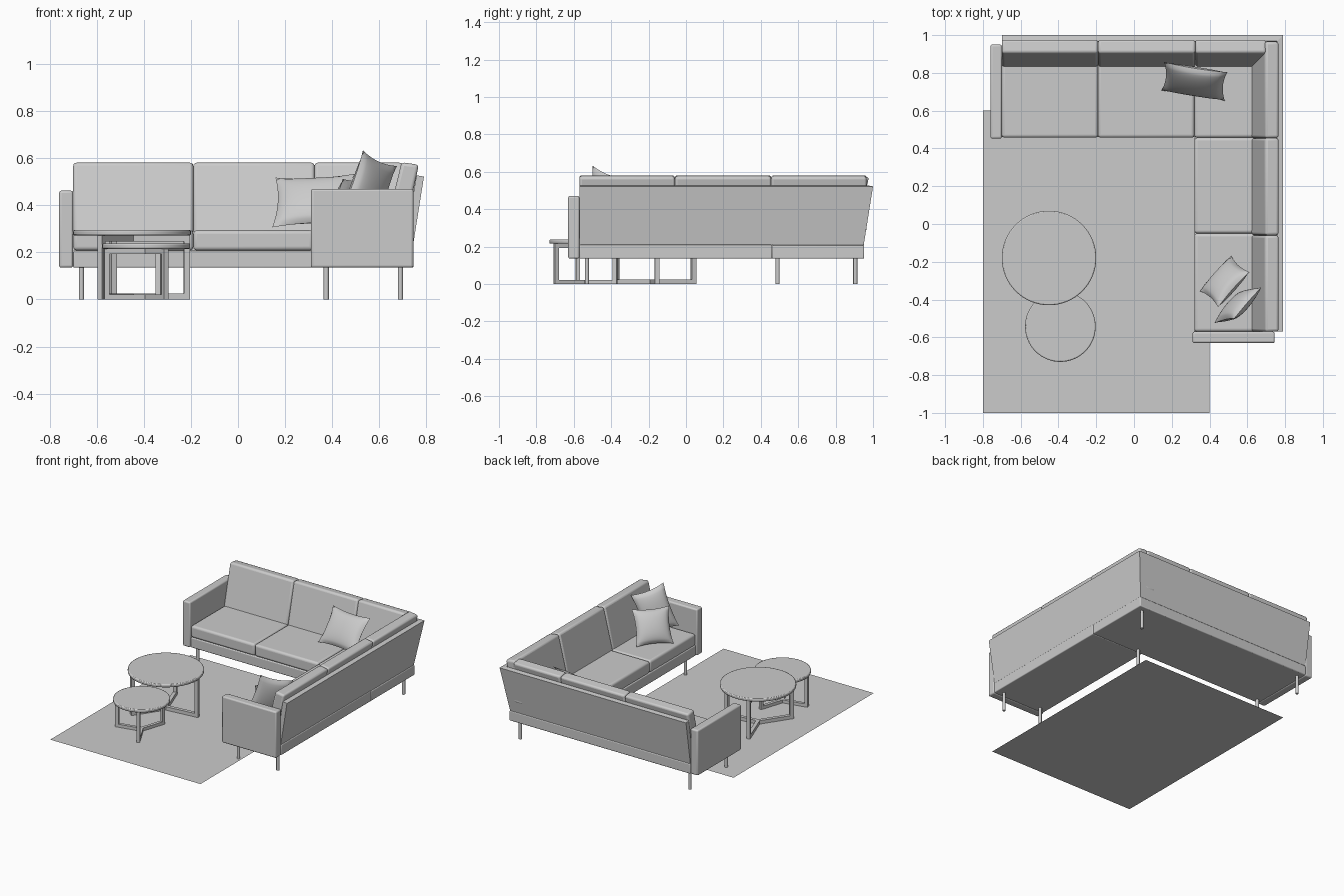
import bpy, bmesh, math
from mathutils import Vector, Matrix

if "Cube" in bpy.data.objects:
    bpy.data.objects.remove(bpy.data.objects["Cube"])


def finish(name, bm, bevel=0.0, segs=3):
    bmesh.ops.recalc_face_normals(bm, faces=bm.faces)
    me = bpy.data.meshes.new(name)
    bm.to_mesh(me)
    bm.free()
    ob = bpy.data.objects.new(name, me)
    bpy.context.collection.objects.link(ob)
    if bevel:
        m = ob.modifiers.new("bevel", "BEVEL")
        m.width, m.segments = bevel, segs
        m.limit_method = "ANGLE"
    bpy.context.view_layer.objects.active = ob
    ob.select_set(True)
    bpy.ops.object.shade_smooth_by_angle(angle=math.radians(35))
    ob.select_set(False)
    return ob


def box(name, x, y, z, bevel=0.0, segs=3):
    bm = bmesh.new()
    bmesh.ops.create_cube(bm, size=1)
    for v in bm.verts:
        v.co = [(a + b) / 2 + c * (b - a) for (a, b), c in zip((x, y, z), v.co)]
    return finish(name, bm, bevel, segs)


SHIFT = -0.21  # side wing depth relative to the back wing


def prism(name, profile, a, b, side=False, mitre=False, bevel=0.0):
    """Extrude a (depth, z) profile along x (back wing) or y (side wing)."""
    bm = bmesh.new()
    rings = []
    for end in (0, 1):
        ring = []
        for d, z in profile:
            t = (b if end else a)
            if end and mitre:
                t = d if side else d + SHIFT
            ring.append(bm.verts.new((d + SHIFT, t, z) if side else (t, d, z)))
        rings.append(ring)
        bm.faces.new(ring)
    n = len(profile)
    for i in range(n):
        j = (i + 1) % n
        bm.faces.new((rings[0][i], rings[0][j], rings[1][j], rings[1][i]))
    return finish(name, bm, bevel)


def cylinder(name, x, y, z0, z1, r, sides, bevel=0.0):
    bm = bmesh.new()
    bmesh.ops.create_cone(bm, cap_ends=True, segments=sides, radius1=r, radius2=r,
                          depth=z1 - z0,
                          matrix=Matrix.Translation((x, y, (z0 + z1) / 2)))
    return finish(name, bm, bevel, 2)


def pillow(name, centre, across, up, w, h, thick):
    a = Vector(across).normalized()
    n = a.cross(Vector(up)).normalized()
    u = n.cross(a)
    bm = bmesh.new()
    N = 16
    for s in (-1, 1):
        g = {}
        for i in range(N + 1):
            for j in range(N + 1):
                p, q = 2 * i / N - 1, 2 * j / N - 1
                t = s * thick / 2 * ((1 - p * p) * (1 - q * q)) ** 0.5
                px = p * (1 - 0.10 * (1 - q * q) * p * p)
                qy = q * (1 - 0.10 * (1 - p * p) * q * q)
                g[i, j] = bm.verts.new(Vector(centre) + a * px * w / 2 + u * qy * h / 2 + n * t)
        for i in range(N):
            for j in range(N):
                bm.faces.new((g[i, j], g[i + 1, j], g[i + 1, j + 1], g[i, j + 1]))
    bmesh.ops.remove_doubles(bm, verts=bm.verts, dist=1e-5)
    return finish(name, bm)


# rug
bm = bmesh.new()
bm.faces.new([bm.verts.new(c) for c in
              ((-0.8, -1, 0), (0.4, -1, 0), (0.4, 0.6, 0), (-0.8, 0.6, 0))])
finish("rug", bm)

# sofa base, two wings
box("base_back", (-0.70, 0.745), (0.46, 0.953), (0.135, 0.207), 0.006)
box("base_side", (0.32, 0.745), (-0.57, 0.46), (0.135, 0.21), 0.006)

# arms
box("arm_left", (-0.76, -0.70), (0.452, 0.95), (0.135, 0.462), 0.01)
box("arm_right", (0.31, 0.745), (-0.63, -0.57), (0.135, 0.47), 0.01)

# slanted back panels meeting in a mitre
panel = [(0.915, 0.207), (0.95, 0.207), (1.0, 0.522), (0.968, 0.527)]
prism("back_panel", panel, -0.70, 0, mitre=True)
prism("side_panel", panel, -0.57, 0, side=True, mitre=True)

# seat cushions
sz = (0.208, 0.294)
for i, (a, b) in enumerate(((-0.70, -0.19), (-0.19, 0.32), (0.32, 0.70))):
    box(f"seat_back_{i}", (a, b), (0.457, 0.91), sz, 0.016, 4)
for i, (a, b) in enumerate(((-0.57, -0.05), (-0.05, 0.457))):
    box(f"seat_side_{i}", (0.32, 0.70), (a, b), sz, 0.016, 4)

# leaning back cushions
cush = [(0.83, 0.28), (0.915, 0.28), (0.978, 0.572), (0.905, 0.583)]
for i, (a, b) in enumerate(((-0.70, -0.19), (-0.19, 0.325), (0.325, 0.70))):
    prism(f"back_cushion_{i}", cush, a, b, bevel=0.014)
for i, (a, b) in enumerate(((-0.57, -0.06), (-0.06, 0.455), (0.455, 0.965))):
    prism(f"side_cushion_{i}", cush, a, b, side=True, bevel=0.014)

# sofa legs
for i, (x, y) in enumerate(((-0.665, 0.49), (-0.665, 0.905), (0.69, 0.905),
                            (0.375, 0.49), (0.375, -0.53), (0.69, -0.53))):
    cylinder(f"sofa_leg_{i}", x, y, 0, 0.14, 0.011, 16)


# round tables on three-legged bar frames
def table(name, cx, cy, r, z0, z1, leg_r, angles, w):
    cylinder(f"{name}_top", cx, cy, z0, z1, r, 64, 0.006)
    for k, deg in enumerate(angles):
        bm = bmesh.new()
        parts = (((leg_r / 2, 0, w / 2), (leg_r + w, w, w)),
                 ((leg_r / 2, 0, z0 - w / 2), (leg_r + w, w, w)),
                 ((leg_r, 0, z0 / 2), (w, w, z0 - 2 * w)))
        rot = Matrix.Translation((cx, cy, 0)) @ Matrix.Rotation(math.radians(deg), 4, "Z")
        for c, s in parts:
            bmesh.ops.create_cube(bm, size=1, matrix=rot @ Matrix.Translation(c)
                                  @ Matrix.Diagonal((*s, 1)))
        finish(f"{name}_frame_{k}", bm)


table("large_table", -0.45, -0.18, 0.25, 0.272, 0.295, 0.233, (6, 110, 236), 0.025)
table("small_table", -0.39, -0.543, 0.187, 0.215, 0.238, 0.172, (72, 192, 298), 0.022)

# loose pillows
pillow("pillow_back", (0.32, 0.755, 0.42), (0.31, -0.05, 0.015), (0.03, 0.14, 0.2), 0.34, 0.26, 0.08)
pillow("pillow_corner", (0.55, -0.43, 0.455), (0.13, 0.15, -0.06), (0.05, -0.03, 0.28), 0.23, 0.31, 0.08)
pillow("pillow_front", (0.48, -0.305, 0.405), (0.16, 0.18, 0.0), (0.09, -0.08, 0.2), 0.25, 0.25, 0.09)
